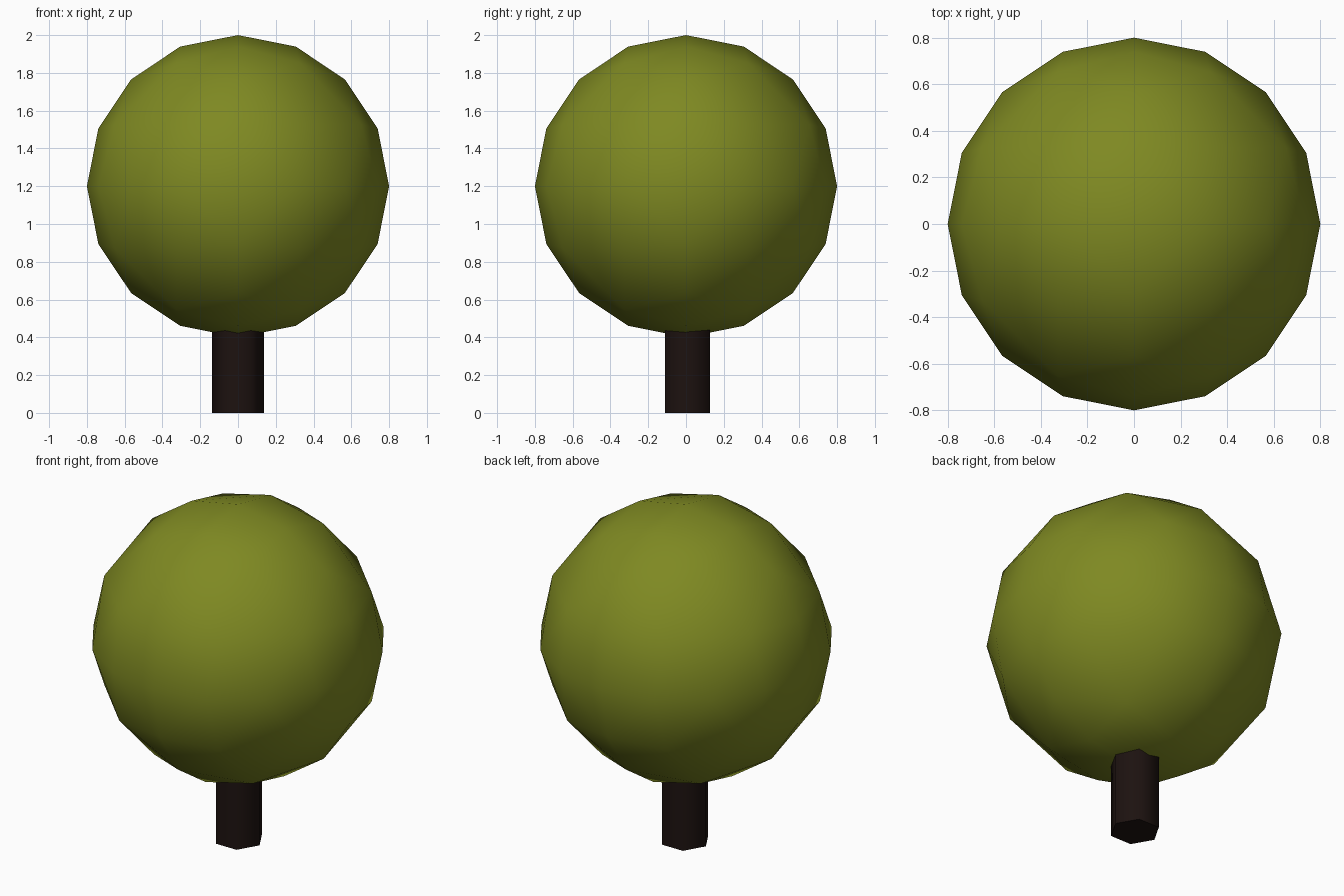
import bpy, bmesh
from math import radians
from mathutils import Vector, Matrix

if "Cube" in bpy.data.objects:
    bpy.data.objects.remove(bpy.data.objects["Cube"])


def finish(bm, name, color, location, smooth_angle):
    bmesh.ops.recalc_face_normals(bm, faces=bm.faces[:])
    mesh = bpy.data.meshes.new(name)
    bm.to_mesh(mesh)
    bm.free()
    obj = bpy.data.objects.new(name, mesh)
    obj.location = location
    bpy.context.collection.objects.link(obj)
    mat = bpy.data.materials.new(name + "_color")
    mat.diffuse_color = color
    mat.use_nodes = True
    mat.node_tree.nodes["Principled BSDF"].inputs["Base Color"].default_value = mat.diffuse_color
    mesh.materials.append(mat)
    bpy.ops.object.select_all(action='DESELECT')
    obj.select_set(True)
    bpy.context.view_layer.objects.active = obj
    bpy.ops.object.shade_smooth_by_angle(angle=radians(smooth_angle))
    return obj


# Foliage: octahedron subdivided twice and pushed out to a sphere
RADIUS = 0.8
bm = bmesh.new()
for axis in range(3):
    for sign in (-1, 1):
        co = Vector((0, 0, 0))
        co[axis] = sign * RADIUS
        bm.verts.new(co)
bmesh.ops.convex_hull(bm, input=bm.verts[:])
for _ in range(2):
    bmesh.ops.subdivide_edges(bm, edges=bm.edges[:], cuts=1, use_grid_fill=True)
    for v in bm.verts:
        v.co = v.co.normalized() * RADIUS
finish(bm, "foliage", (0.21, 0.25, 0.016, 1), (0, 0, 1.2), 60)

# Trunk: six-sided post with corners on the x axis, reaching into the foliage
TRUNK_HEIGHT = 0.5
bm = bmesh.new()
bmesh.ops.create_cone(bm, cap_ends=True, segments=6, radius1=0.137, radius2=0.137,
                      depth=TRUNK_HEIGHT, matrix=Matrix.Rotation(radians(30), 4, 'Z'))
# Turn so that a corner lies exactly on +x
first = max(bm.verts, key=lambda v: v.co.x).co
if abs(first.y) > 0.01:
    bmesh.ops.rotate(bm, verts=bm.verts[:], cent=(0, 0, 0),
                     matrix=Matrix.Rotation(radians(30), 3, 'Z'))
finish(bm, "trunk", (0.012, 0.006, 0.005, 1), (0, 0.008, TRUNK_HEIGHT / 2), 65)
